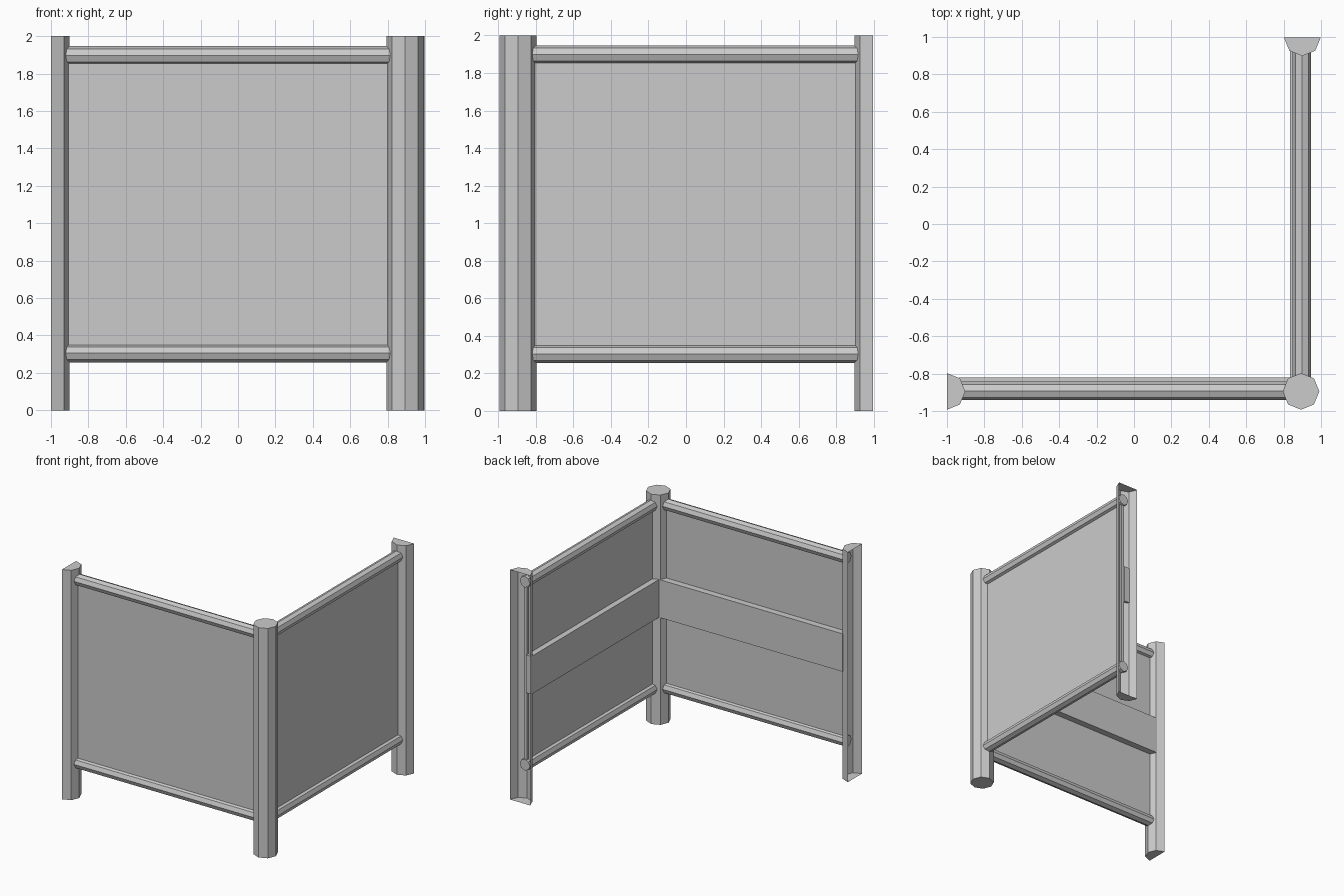
import bpy, bmesh
from math import cos, sin, pi

if "Cube" in bpy.data.objects:
    bpy.data.objects.remove(bpy.data.objects["Cube"])

FX, FY = 0.893, -0.895      # corner post centre
R, H = 0.098, 2.0
RAILS = (0.305, 1.898)


def make(name, verts, faces):
    mesh = bpy.data.meshes.new(name)
    mesh.from_pydata(verts, [], faces)
    obj = bpy.data.objects.new(name, mesh)
    bpy.context.collection.objects.link(obj)
    return obj


def post(name, cx, cy, start=0, steps=8):
    """Octagonal post; with 4 steps it is a half post open on its cut side."""
    n = 8 if steps == 8 else steps + 1
    ring = [(cx + R * cos(start + i * pi / 4), cy + R * sin(start + i * pi / 4)) for i in range(n)]
    verts = [(x, y, z) for z in (0, H) for x, y in ring]
    faces = [(i, (i + 1) % n, (i + 1) % n + n, i + n) for i in range(steps)]
    faces += [tuple(reversed(range(n))), tuple(range(n, 2 * n))]
    return make(name, verts, faces)


def rail(name, axis, centre, z, a, b, r=0.049):
    """Octagonal bar along x or y."""
    verts = []
    for t in (a, b):
        for i in range(8):
            c, s = centre + r * cos(i * pi / 4), z + r * sin(i * pi / 4)
            verts.append((t, c, s) if axis == 'x' else (c, t, s))
    faces = [(i, (i + 1) % 8, (i + 1) % 8 + 8, i + 8) for i in range(8)]
    faces += [tuple(reversed(range(8))), tuple(range(8, 16))]
    return make(name, verts, faces)


def box(name, lo, hi):
    bm = bmesh.new()
    bmesh.ops.create_cube(bm, size=1)
    for v in bm.verts:
        v.co = [(l + h) / 2 + c * (h - l) for l, h, c in zip(lo, hi, v.co)]
    mesh = bpy.data.meshes.new(name)
    bm.to_mesh(mesh)
    bm.free()
    obj = bpy.data.objects.new(name, mesh)
    bpy.context.collection.objects.link(obj)
    return obj


# Posts: full one in the corner, half ones at both free ends
post("corner_post", FX, FY)
post("left_half_post", -1.0, FY, -pi / 2, 4)
post("back_half_post", 0.9, 0.996, pi, 4)

# Rails, top and bottom of each wall
for label, z in zip(("lower", "upper"), RAILS):
    rail(label + "_front_rail", 'x', -0.892, z, -0.935, 0.83)
    rail(label + "_side_rail", 'y', 0.897, z, -0.83, 0.935)

# Thin wall panels between the rails
z0, z1 = RAILS
box("front_panel", (-0.925, -0.905, z0), (0.85, -0.877, z1))
box("side_panel", (0.884, -0.85, z0), (0.91, 0.925, z1))

# Backing boards on the inner faces
box("front_board", (-0.935, -0.88, 0.935), (0.85, -0.82, 1.265))
box("side_board", (0.834, -0.85, 0.935), (0.887, 0.935, 1.265))

# Outward face directions for the closed solids
for obj in bpy.data.objects:
    if "half" in obj.name:
        continue
    bm = bmesh.new()
    bm.from_mesh(obj.data)
    bmesh.ops.recalc_face_normals(bm, faces=bm.faces)
    bm.to_mesh(obj.data)
    bm.free()
